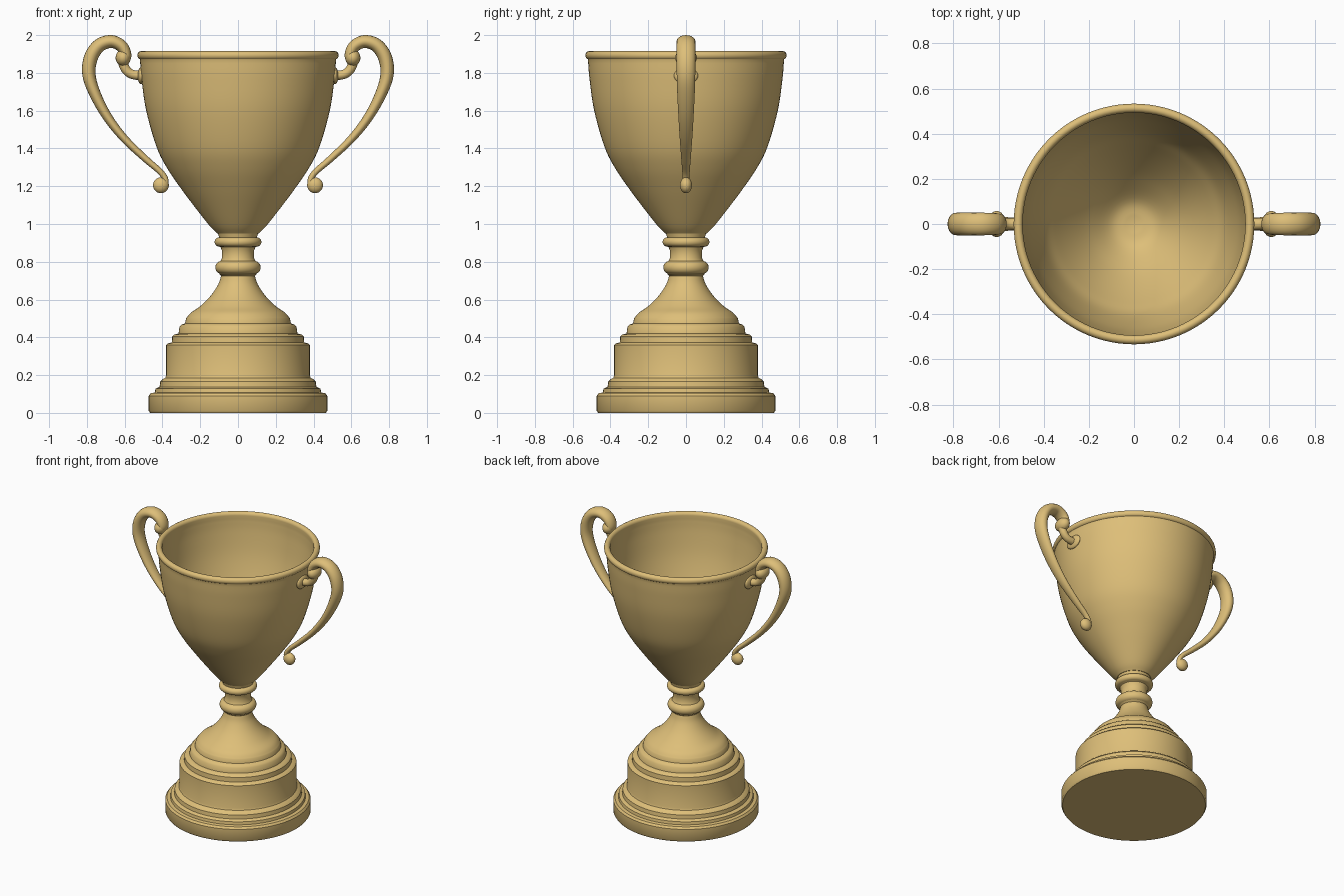
import bpy, bmesh, math
from mathutils import Vector

if "Cube" in bpy.data.objects:
    bpy.data.objects.remove(bpy.data.objects["Cube"])

gold = bpy.data.materials.new("trophy_gold")
gold.diffuse_color = (0.73, 0.52, 0.19, 1)
gold.use_nodes = True
gold.node_tree.nodes["Principled BSDF"].inputs["Base Color"].default_value = gold.diffuse_color


def spline(points, steps):
    """Catmull-Rom curve through points of any dimension."""
    pts = [Vector(p) for p in points]
    pts = [pts[0] * 2 - pts[1]] + pts + [pts[-1] * 2 - pts[-2]]
    out = []
    for a, b, c, d in zip(pts, pts[1:], pts[2:], pts[3:]):
        for i in range(steps):
            t = i / steps
            out.append(0.5 * (2 * b + (c - a) * t + (2 * a - 5 * b + 4 * c - d) * t * t
                              + (3 * b - a - 3 * c + d) * t ** 3))
    return out + [pts[-2]]


def finish(bm, name, angle=35):
    bmesh.ops.remove_doubles(bm, verts=bm.verts, dist=0.0001)
    bmesh.ops.recalc_face_normals(bm, faces=bm.faces)
    mesh = bpy.data.meshes.new(name)
    bm.to_mesh(mesh)
    bm.free()
    mesh.materials.append(gold)
    obj = bpy.data.objects.new(name, mesh)
    bpy.context.collection.objects.link(obj)
    bpy.ops.object.select_all(action='DESELECT')
    obj.select_set(True)
    bpy.context.view_layer.objects.active = obj
    bpy.ops.object.shade_smooth_by_angle(angle=math.radians(angle))
    return obj


def skin(bm, rings):
    """Bridge consecutive vertex rings and cap both ends."""
    n = len(rings[0])
    for a, b in zip(rings, rings[1:]):
        for i in range(n):
            j = (i + 1) % n
            bm.faces.new((a[i], a[j], b[j], b[i]))
    bm.faces.new(rings[0])
    bm.faces.new(rings[-1])


def lathe(name, profile, sides=96):
    """Spin (radius, z) points about the z axis."""
    bm = bmesh.new()
    rings = [[bm.verts.new((r * math.cos(k * math.tau / sides), r * math.sin(k * math.tau / sides), z))
              for k in range(sides)] for r, z in profile]
    skin(bm, rings)
    return finish(bm, name)


def sweep(name, path, side, sides=20):
    """Elliptical tube; path rows are x, z, in-plane radius, y radius."""
    bm = bmesh.new()
    rings = []
    for i, p in enumerate(path):
        q, s = path[max(i - 1, 0)], path[min(i + 1, len(path) - 1)]
        t = Vector((s[0] - q[0], s[1] - q[1])).normalized()
        ring = []
        for k in range(sides):
            a = k * math.tau / sides
            u = p[2] * math.cos(a)
            ring.append(bm.verts.new((side * (p[0] - t.y * u), p[3] * math.sin(a), p[1] + t.x * u)))
        rings.append(ring)
    skin(bm, rings)
    return finish(bm, name, 60)


def ball(name, centre, radii):
    bm = bmesh.new()
    bmesh.ops.create_uvsphere(bm, u_segments=24, v_segments=14, radius=1)
    for v in bm.verts:
        v.co = Vector(c + r * q for c, r, q in zip(centre, radii, v.co))
    return finish(bm, name, 60)


# Stepped plinth flaring up into the stem
flare = spline([(0.275, 0.50), (0.25, 0.53), (0.20, 0.565), (0.145, 0.62),
                (0.105, 0.68), (0.088, 0.73)], 5)
plinth = [(0.465, 0), (0.473, 0.012), (0.473, 0.09), (0.462, 0.104), (0.44, 0.108), (0.437, 0.128),
          (0.415, 0.138), (0.412, 0.165), (0.40, 0.178), (0.385, 0.186), (0.38, 0.20), (0.38, 0.36),
          (0.372, 0.368), (0.35, 0.373), (0.348, 0.405), (0.338, 0.415), (0.315, 0.42),
          (0.31, 0.455), (0.298, 0.468), (0.28, 0.474)]
lathe("plinth", plinth + [tuple(p) for p in flare])

# Stem with two rounded collars
stem = [(0.088, 0.725), (0.10, 0.735)]
stem += [(0.088 + 0.032 * math.sin(a), 0.77 - 0.034 * math.cos(a))
         for a in (math.pi * k / 12 for k in range(1, 12))]
stem += [(0.092, 0.805), (0.085, 0.82), (0.085, 0.86), (0.092, 0.877)]
stem += [(0.10 + 0.024 * math.sin(a), 0.905 - 0.024 * math.cos(a))
         for a in (math.pi * k / 10 for k in range(11))]
stem += [(0.103, 0.94), (0.108, 0.955)]
lathe("stem", stem)

# Hollow bowl with a rolled rim
outer = spline([(0.11, 0.95), (0.15, 0.99), (0.225, 1.085), (0.30, 1.185), (0.375, 1.295),
                (0.432, 1.41), (0.486, 1.60), (0.511, 1.77), (0.519, 1.87)], 5)
rim = [(0.513 + 0.02 * math.cos(a), 1.893 + 0.022 * math.sin(a))
       for a in (math.radians(-70 + 250 * k / 14) for k in range(15))]
inner = spline([(0.495, 1.87), (0.488, 1.77), (0.462, 1.60), (0.407, 1.41), (0.35, 1.305),
                (0.27, 1.185), (0.19, 1.085), (0.10, 1.00), (0.02, 0.98)], 5)
lathe("bowl", [tuple(p) for p in outer] + rim + [tuple(p) for p in inner])

# Scrolled handles, mirrored left and right
scroll = spline([(0.385, 1.205, 0.016, 0.018), (0.386, 1.24, 0.016, 0.018), (0.415, 1.28, 0.016, 0.02),
                 (0.49, 1.345, 0.018, 0.025), (0.60, 1.45, 0.021, 0.033),
                 (0.69, 1.565, 0.025, 0.04), (0.755, 1.685, 0.030, 0.046),
                 (0.789, 1.79, 0.035, 0.049), (0.779, 1.88, 0.037, 0.05),
                 (0.735, 1.945, 0.036, 0.05), (0.67, 1.966, 0.034, 0.05),
                 (0.615, 1.94, 0.032, 0.048), (0.593, 1.89, 0.029, 0.045),
                 (0.61, 1.855, 0.025, 0.04)], 5)
arm = spline([(0.615, 1.87, 0.026, 0.028), (0.595, 1.82, 0.025, 0.026),
              (0.56, 1.792, 0.024, 0.025), (0.50, 1.785, 0.026, 0.028)], 5)
for side, label in ((-1, "left"), (1, "right")):
    sweep(label + "_handle_scroll", scroll, side)
    sweep(label + "_handle_arm", arm, side)
    ball(label + "_handle_curl", (side * 0.608, 0, 1.88), (0.04, 0.058, 0.045))
    ball(label + "_handle_foot", (side * 0.408, 0, 1.205), (0.042, 0.032, 0.042))
    ball(label + "_handle_flange", (side * 0.513, 0, 1.785), (0.018, 0.064, 0.045))
